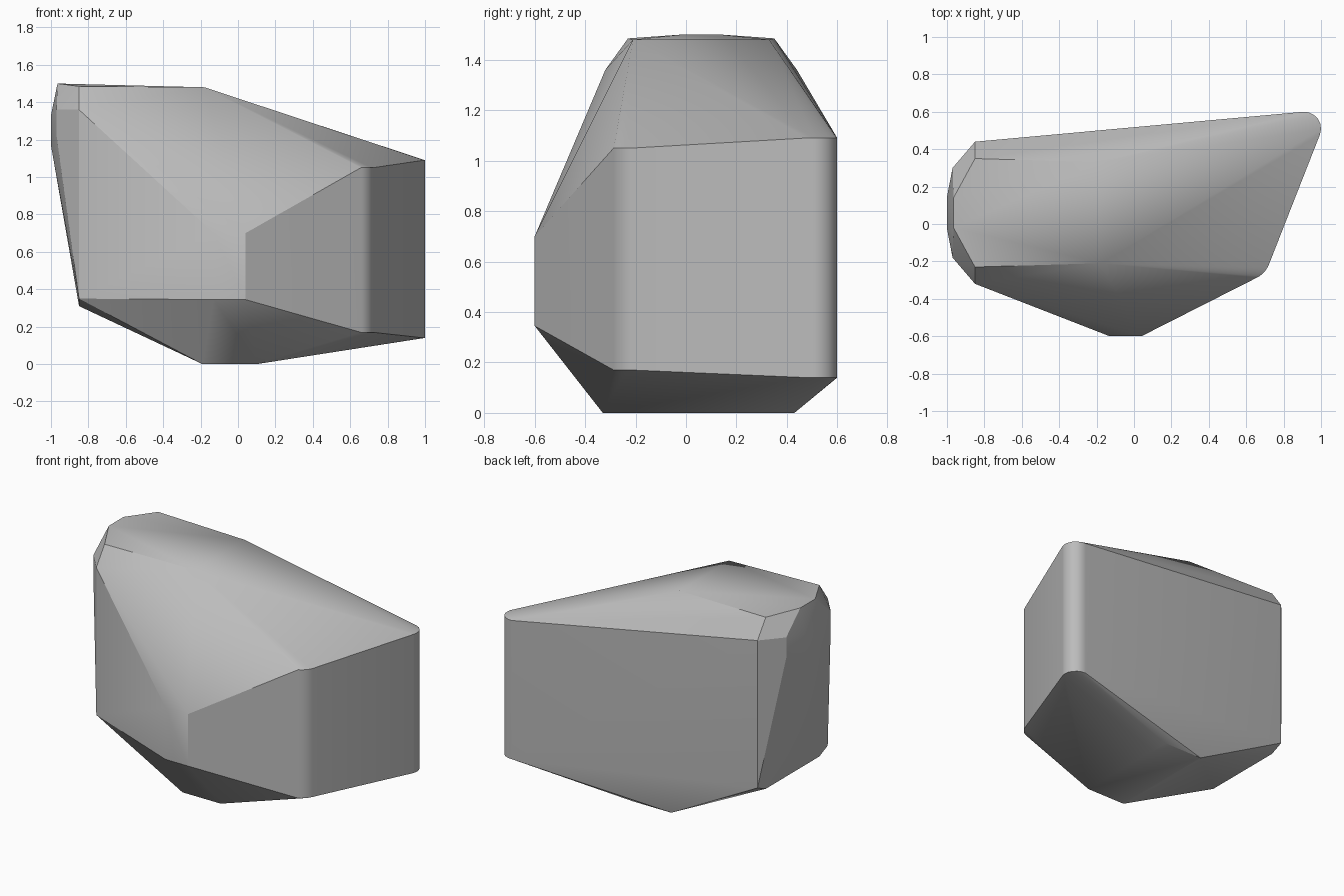
import bpy
import bmesh
from math import cos, sin, radians

cube = bpy.data.objects.get("Cube")
if cube:
    bpy.data.objects.remove(cube, do_unlink=True)

MID_Y = 0.06  # symmetry line of the blunt end


def column(cx, cy, radius, start, end, low, high, steps=6):
    """Rounded upright corner of the rock."""
    points = []
    for i in range(steps + 1):
        a = radians(start + (end - start) * i / steps)
        x, y = cx + radius * cos(a), cy + radius * sin(a)
        points += [(x, y, low), (x, y, high)]
    return points


def pair(x, half_width, z):
    """Two points mirrored across the middle of the blunt end."""
    return [(x, MID_Y + side * half_width, z) for side in (-1, 1)]


# Rounded corners at the wide end
points = column(0.60, -0.17, 0.13, -64, -21, 0.17, 1.05)
points += column(0.91, 0.51, 0.09, 95, -21, 0.14, 1.09)

# Blunt end: lower edge, bulged arch and chamfered upper edge
for x, half_width, z in [
    (-0.85, 0.29, 0.31), (-0.85, 0.38, 0.35),
    (-0.85, 0.38, 1.36), (-0.85, 0.29, 1.485),
    (-1.00, 0.085, 1.17), (-1.00, 0.085, 1.33),
    (-0.97, 0.24, 1.22), (-0.97, 0.24, 1.36),
    (-0.965, 0.08, 1.50),
]:
    points += pair(x, half_width, z)

# Top ridge, front nose and flat base
points += [(-0.18, y, 1.48) for y in (-0.21, 0.33)]
points += [(x, -0.60, z) for x in (-0.13, 0.04) for z in (0.345, 0.70)]
points += [(x, y, 0) for x in (-0.19, 0.10) for y in (-0.33, 0.43)]

# Wrap the corners into one solid
bm = bmesh.new()
for p in points:
    bm.verts.new(p)
bmesh.ops.convex_hull(bm, input=bm.verts[:])
loose = [v for v in bm.verts if not v.link_faces]
bmesh.ops.delete(bm, geom=loose, context='VERTS')
bmesh.ops.dissolve_limit(bm, angle_limit=radians(1),
                         verts=bm.verts[:], edges=bm.edges[:])
bmesh.ops.recalc_face_normals(bm, faces=bm.faces[:])
mesh = bpy.data.meshes.new("rock")
bm.to_mesh(mesh)
bm.free()

rock = bpy.data.objects.new("rock", mesh)
bpy.context.collection.objects.link(rock)

# Stone colour
stone = bpy.data.materials.new("stone_grey")
stone.use_nodes = True
colour = (0.5, 0.5, 0.5, 1)
stone.diffuse_color = colour
stone.node_tree.nodes["Principled BSDF"].inputs["Base Color"].default_value = colour
mesh.materials.append(stone)

# Soft shading across the shallow bends only
bpy.ops.object.select_all(action='DESELECT')
rock.select_set(True)
bpy.context.view_layer.objects.active = rock
bpy.ops.object.shade_smooth_by_angle(angle=radians(25))
